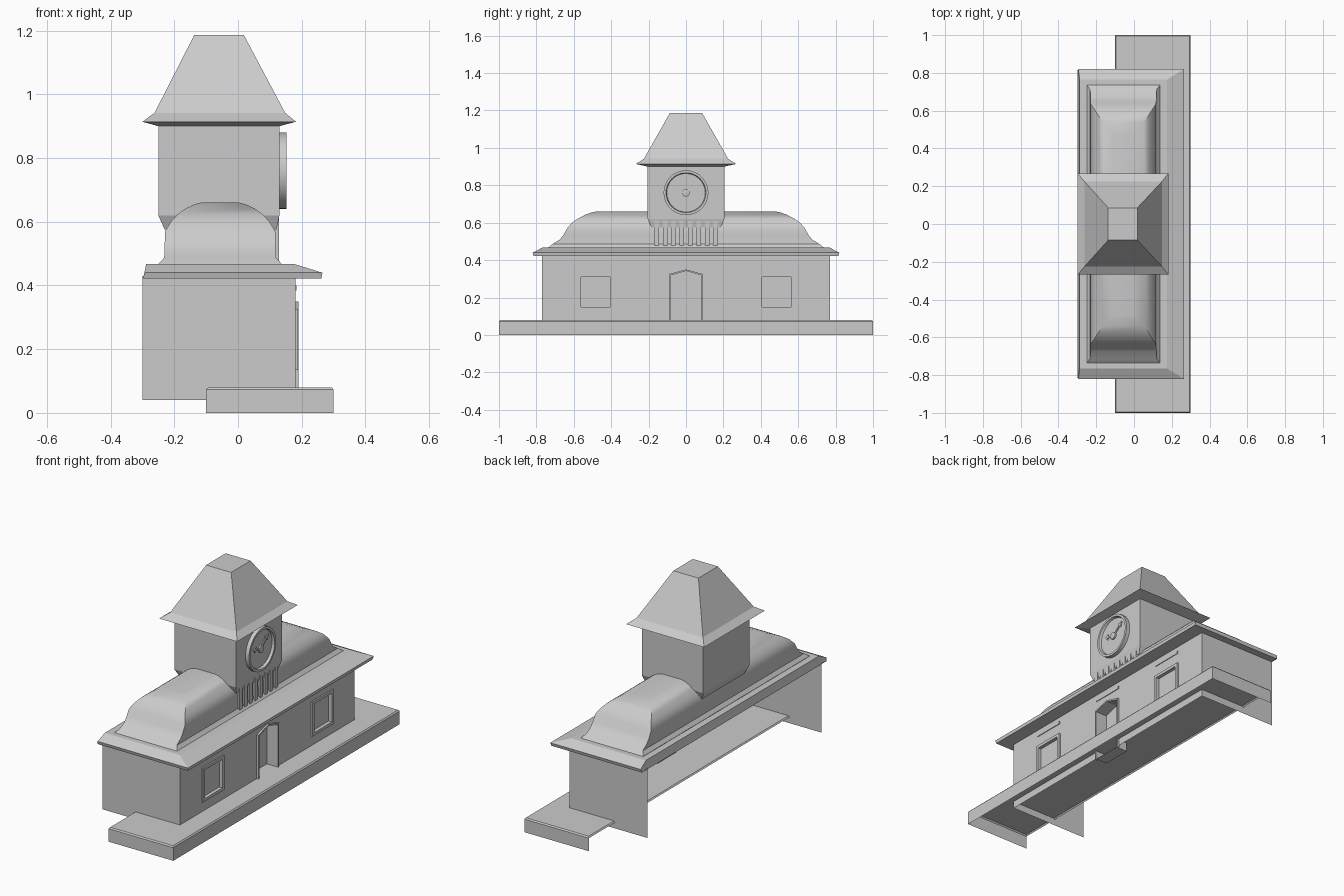
import bpy, bmesh, math
from mathutils import Vector

if "Cube" in bpy.data.objects:
    bpy.data.objects.remove(bpy.data.objects["Cube"])


def finish(name, bm, smooth=False):
    bmesh.ops.remove_doubles(bm, verts=bm.verts, dist=1e-5)
    bmesh.ops.recalc_face_normals(bm, faces=bm.faces)
    me = bpy.data.meshes.new(name)
    bm.to_mesh(me)
    bm.free()
    ob = bpy.data.objects.new(name, me)
    bpy.context.collection.objects.link(ob)
    if smooth:
        bpy.ops.object.select_all(action='DESELECT')
        ob.select_set(True)
        bpy.context.view_layer.objects.active = ob
        bpy.ops.object.shade_smooth_by_angle(angle=math.radians(32))
    return ob


def loft(name, rings, start=False, end=True, smooth=False):
    """Bridge closed rings of equal point count, optionally capped."""
    bm = bmesh.new()
    vs = [[bm.verts.new(p) for p in r] for r in rings]
    n = len(rings[0])
    for a, b in zip(vs, vs[1:]):
        for i in range(n):
            j = (i + 1) % n
            bm.faces.new((a[i], a[j], b[j], b[i]))
    if start:
        bm.faces.new(vs[0][::-1])
    if end:
        bm.faces.new(vs[-1])
    return finish(name, bm, smooth)


def rect(z, x0, x1, y):
    return [(x0, -y, z), (x1, -y, z), (x1, y, z), (x0, y, z)]


def box(name, x0, x1, y0, y1, z0, z1):
    return loft(name, [[(x0, y0, z), (x1, y0, z), (x1, y1, z), (x0, y1, z)]
                       for z in (z0, z1)], True, True)


def polys(name, faces):
    bm = bmesh.new()
    for f in faces:
        bm.faces.new([bm.verts.new(p) for p in f])
    return finish(name, bm)


# Platform: hollow underneath, open at the back, small top bevel
a, b, c = rect(0, -.1, .3, 1), rect(.073, -.1, .3, 1), rect(.08, -.094, .294, .994)
faces = [c] + [[b[i], b[(i + 1) % 4], c[(i + 1) % 4], c[i]] for i in range(4)]
faces += [[a[i], a[i + 1], b[i + 1], b[i]] for i in range(3)]
polys("platform", faces)

# Walls: single skin, open back, openings left for the door and windows
ys = [-.77, -.57, -.395, -.086, .086, .395, .57, .77]
zs = [.04, .14, .32, .35, .43]
holes = {(1, 1), (5, 1), (3, 0), (3, 1), (3, 2)}
faces = [[(.18, ys[i], zs[k]), (.18, ys[i + 1], zs[k]),
          (.18, ys[i + 1], zs[k + 1]), (.18, ys[i], zs[k + 1])]
         for i in range(7) for k in range(4) if (i, k) not in holes]
for s in (-1, 1):
    faces.append([(.18, s * .086, .32), (.18, s * .086, .35), (.18, 0, .35)])
    y = s * .77
    faces.append([(-.3, y, .04), (.18, y, .04), (.18, y, .43), (-.3, y, .43)])
polys("walls", faces)


# Framed recesses: raised frame around a set-back panel
def recess(name, outer, inner, x_front, x_back):
    loft(name, [[(x, y, z) for y, z in o] for o, x in
                ((outer, .178), (outer, x_front), (inner, x_front), (inner, x_back))])


def square(cy, cz, hy, hz):
    return [(cy - hy, cz - hz), (cy + hy, cz - hz), (cy + hy, cz + hz), (cy - hy, cz + hz)]


def arch(w, z0, z1, z2):
    return [(-w, z0), (w, z0), (w, z1), (0, z2), (-w, z1)]


recess("door", arch(.092, .03, .325, .35), arch(.083, .03, .318, .342), .19, .12)
for s, side in ((-1, "left"), (1, "right")):
    recess("window_" + side, square(s * .483, .23, .094, .096),
           square(s * .483, .23, .078, .08), .188, .168)

# Thin strips over the door and windows
for y in (-.483, 0, .483):
    box("hood_strip", .178, .184, y - .09, y + .09, .385, .4)

# Eaves with an underside only where they overhang the walls
loft("eaves", [rect(.425, -.298, .18, .77), rect(.422, -.298, .262, .815),
               rect(.44, -.294, .265, .82), rect(.468, -.288, .175, .765),
               rect(.468, -.25, .135, .735)], False, False)

# Curved hipped roof
mid = -.056
levels = [(.468, .193, .735), (.487, .176, .712), (.51, .174, .675), (.535, .174, .655),
          (.57, .173, .635), (.6, .155, .61), (.622, .135, .578),
          (.642, .108, .54), (.655, .08, .505), (.66, .06, .48)]
loft("hipped_roof", [rect(z, mid - w, mid + w, y) for z, w, y in levels], smooth=True)

# Tower body
loft("tower", [rect(.575, -.23, .121, .185), rect(.62, -.25, .13, .205),
               rect(.905, -.25, .13, .205)], False, False)

# Tower roof with flared skirt
loft("tower_roof", [rect(.9, -.25, .13, .205), rect(.914, -.3, .182, .268),
                    rect(.942, -.262, .148, .225), rect(1.187, -.137, .018, .086)])

# Row of slats below the clock
for i in range(8):
    y = -.157 + i * .0449
    box("slat", .108, .128, y - .012, y + .012, .475, .612)


# Clock: turned profile around the x axis
def turned(name, profile, cz, n=32):
    loft(name, [[(x, r * math.cos(t), cz + r * math.sin(t))
                 for t in (2 * math.pi * k / n for k in range(n))]
                for r, x in profile], smooth=True)


turned("clock_rim_and_face", [(.12, .125), (.12, .152), (.107, .152), (.103, .138)], .76)
turned("clock_hub", [(.02, .136), (.02, .147), (.008, .149)], .76, 16)


# Clock hands with arrow tips
def hand(name, dy, dz):
    d = Vector((0, dy, dz))
    n = Vector((0, -dz, dy)).normalized()
    o = Vector((.141, 0, .76))
    pts = [o - n * .005, o + d * .7 - n * .005, o + d * .7 - n * .016, o + d,
           o + d * .7 + n * .016, o + d * .7 + n * .005, o + n * .005]
    loft(name, [[p + Vector((x, 0, 0)) for p in pts] for x in (-.004, .002)])


hand("minute_hand", .068, .06)
hand("hour_hand", -.065, .015)
